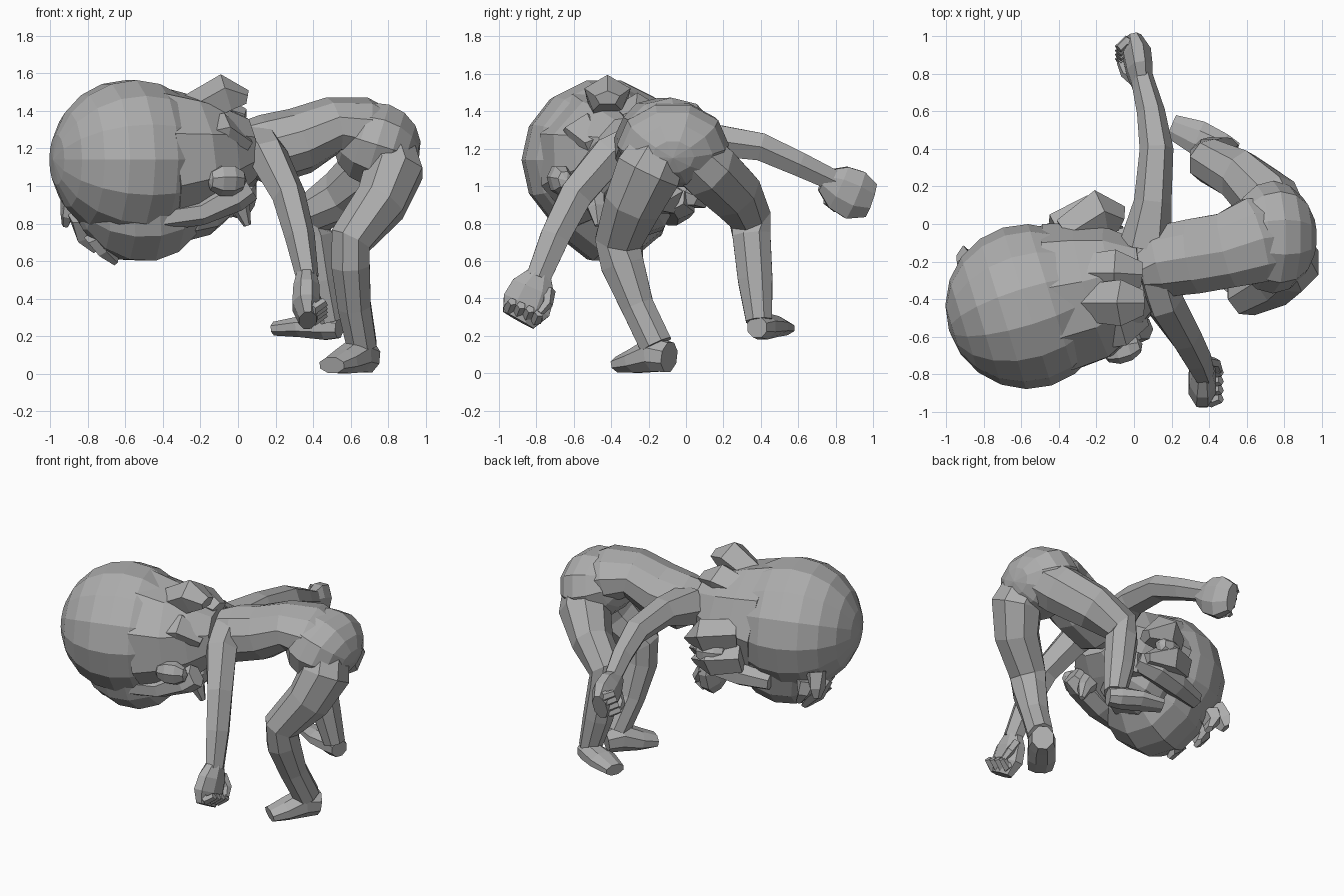
import bpy, bmesh, math
from mathutils import Vector, Matrix

if "Cube" in bpy.data.objects:
    bpy.data.objects.remove(bpy.data.objects["Cube"])

clay = bpy.data.materials.new("clay grey")
clay.use_nodes = True
clay.diffuse_color = (0.42, 0.42, 0.42, 1)
clay.node_tree.nodes["Principled BSDF"].inputs["Base Color"].default_value = clay.diffuse_color


def finish(name, bm):
    bmesh.ops.recalc_face_normals(bm, faces=bm.faces)
    mesh = bpy.data.meshes.new(name)
    bm.to_mesh(mesh)
    bm.free()
    mesh.materials.append(clay)
    obj = bpy.data.objects.new(name, mesh)
    bpy.context.collection.objects.link(obj)
    return obj


def loft(name, rings, sides=6, up=(0, 0, 1), turn=0.5):
    """Tube through rings of (x, y, z, radius along up, radius across)."""
    bm = bmesh.new()
    centres = [Vector(r[:3]) for r in rings]
    loops = []
    for i, ring in enumerate(rings):
        tangent = (centres[min(i + 1, len(rings) - 1)] - centres[max(i - 1, 0)]).normalized()
        across = tangent.cross(Vector(up)).normalized()
        high = across.cross(tangent)
        tall, wide = ring[3], ring[-1]
        loop = []
        for k in range(sides):
            a = 2 * math.pi * (k + turn) / sides
            loop.append(bm.verts.new(centres[i] + high * math.sin(a) * tall + across * math.cos(a) * wide))
        loops.append(loop)
    for low, top in zip(loops, loops[1:]):
        for k in range(sides):
            n = (k + 1) % sides
            bm.faces.new((low[k], low[n], top[n], top[k]))
    bm.faces.new(loops[0])
    bm.faces.new(loops[-1])
    return finish(name, bm)


def ball(name, centre, size, segments, rings, tilt=(0, 0, 0)):
    """Faceted ellipsoid whose poles lie along its local x axis."""
    bm = bmesh.new()
    bmesh.ops.create_uvsphere(bm, u_segments=segments, v_segments=rings, radius=1)
    bm.transform(Matrix.Rotation(math.pi / 2, 4, 'Y'))
    bm.transform(Matrix.Diagonal((*size, 1)))
    for axis, angle in zip("XYZ", tilt):
        bm.transform(Matrix.Rotation(angle, 4, axis))
    bm.transform(Matrix.Translation(centre))
    return finish(name, bm)


# Torso over the bent back, ending in a rounded seat
loft("torso", [
    (-.14, -.3, 1.16, .11), (.05, -.24, 1.2, .15, .14), (.14, -.2, 1.19, .19, .2),
    (.33, -.17, 1.24, .18, .21), (.5, -.14, 1.32, .155, .21), (.64, -.09, 1.3, .18, .24),
    (.76, -.07, 1.24, .17, .22)], sides=10)
ball("seat", (.74, -.07, 1.22), (.235, .3, .235), 10, 8, (0, .3, 0))

# Legs: thigh, knee, shin
side = (1, 0, 0)
loft("near_leg", [
    (.79, -.13, 1.22, .15), (.83, -.2, 1.08, .165, .19), (.76, -.28, .91, .145, .165),
    (.6, -.36, .71, .12, .135), (.6, -.34, .58, .11, .125), (.62, -.26, .36, .095),
    (.66, -.16, .15, .085, .095)], sides=8, up=side)
loft("far_leg", [
    (.78, 0, 1.2, .16), (.72, .12, 1.09, .17), (.56, .26, .96, .135, .155),
    (.39, .34, .84, .12), (.4, .35, .74, .11), (.44, .37, .5, .1), (.49, .39, .28, .075)], sides=8, up=side)

# Feet, from heel to toes
loft("near_foot", [
    (.7, -.09, .085, .085, .075), (.64, -.17, .1, .1, .095), (.56, -.27, .065, .07, .1),
    (.5, -.355, .045, .045, .085)], sides=8)
loft("far_foot", [
    (.54, .38, .245, .06), (.47, .41, .25, .075, .08), (.34, .46, .25, .06, .1),
    (.2, .52, .24, .04, .07)], sides=8)

# Arms, from shoulder to wrist
loft("near_arm", [
    (.09, -.22, 1.25, .12), (.16, -.42, 1.16, .11), (.27, -.59, .95, .09, .1),
    (.33, -.7, .73, .08, .09), (.37, -.79, .51, .06, .075)], up=side)
loft("far_arm", [
    (.06, -.12, 1.22, .14), (.1, .12, 1.25, .1), (.12, .4, 1.21, .09, .085),
    (.09, .6, 1.12, .075), (.04, .79, 1.03, .06, .065)], up=side)


# Hands: a closed fist with curled fingers and a thumb, along the wrist direction
def hand(name, wrist, out, spread):
    wrist, out, spread = Vector(wrist), Vector(out).normalized(), Vector(spread).normalized()
    flat = out.cross(spread)

    def rings(steps):
        return [(*(wrist + out * a + spread * b + flat * c), thin, wide) for a, b, c, thin, wide in steps]

    loft(name + "_palm", rings([
        (-.03, 0, 0, .055, .065), (.06, 0, 0, .075, .13), (.16, 0, 0, .08, .145),
        (.25, -.01, .01, .05, .1)]), sides=8, up=flat)
    for i in range(4):
        b = (i - 1.5) * .052
        loft(f"{name}_finger_{i}", rings([
            (.17, b, .01, .035, .035), (.21, b, .05, .033, .033), (.17, b, .1, .025, .025)]), sides=5, up=spread)
    loft(name + "_thumb", rings([
        (.04, .08, .02, .035, .035), (.11, .1, .07, .03, .03), (.17, .08, .09, .02, .02)]), sides=5, up=flat)


hand("near_hand", (.365, -.79, .51), (-.01, -.34, -.8), (0, .9, -.38))
hand("far_hand", (.04, .76, 1.02), (-.13, .8, -.38), (0, -.43, -.9))

# Head: rounded mass of hair, with the face turned downward
ball("head_hair", (-.57, -.44, 1.14), (.435, .44, .435), 14, 10, (0, 0, .3))
ball("face", (-.52, -.41, .95), (.36, .34, .37), 10, 8, (0, -.15, .3))
ball("jaw", (-.27, -.29, .89), (.24, .24, .18), 8, 6, (0, -.05, .3))

# Hair gathered toward the nape
loft("nape_hair", [
    (-.4, -.4, 1.14, .41, .41), (-.22, -.36, 1.16, .34, .38), (-.08, -.31, 1.18, .27, .31),
    (.06, -.28, 1.2, .18, .2)], sides=9)

# Ears at both sides of the head
for name, x, y in (("near_ear", -.06, -.67), ("far_ear", -.24, .06)):
    ball(name, (x, y, 1.03), (.11, .07, .09), 7, 5, (.3, 0, .3))

# Locks flaring outward around the nape
locks = [
    [(-.28, -.42, 1.37), (-.06, -.42, 1.49), (.05, -.42, 1.47)],
    [(-.28, -.26, 1.35), (-.1, -.26, 1.39), (.04, -.27, 1.37)],
    [(-.26, -.58, 1.24), (-.08, -.53, 1.28), (.05, -.48, 1.22)],
    [(-.36, -.06, 1.15), (-.18, .06, 1.14), (-.07, .03, 1.08)],
    [(-.42, -.04, 1.0), (-.24, .03, .97), (-.1, 0, .93)],
    [(-.25, -.17, .98), (-.06, -.14, .94), (.03, -.18, .9)],
]
for i, (root, bend, tip) in enumerate(locks):
    loft(f"nape_lock_{i}", [(*root, .1), (*bend, .11, .13), (*tip, .04, .07)], sides=5, turn=.25)

# Long side locks sweeping from the cheeks to the nape
loft("near_side_lock", [
    (-.48, -.62, .82, .07), (-.2, -.58, .86, .07, .1), (-.02, -.56, .95, .09, .1), (.06, -.56, 1.0, .08, .06)])
loft("near_lock_tip", [(-.06, -.5, .98, .08), (.02, -.48, .88, .05), (.05, -.47, .79, .02)], up=side)
loft("far_side_lock", [
    (-.6, -.1, .85, .06), (-.4, -.05, .87, .08), (-.22, -.04, .9, .08, .1), (-.08, -.07, .94, .07)])

# Fringe hanging over the brow
fringe = [
    [(-.88, -.22, .95), (-.91, -.19, .85), (-.92, -.17, .79)],
    [(-.84, -.36, .84), (-.83, -.29, .74), (-.76, -.26, .66)],
    [(-.76, -.48, .74), (-.72, -.44, .67), (-.65, -.4, .6)],
    [(-.82, -.2, .88), (-.82, -.18, .8), (-.78, -.17, .73)],
]
for i, (root, bend, tip) in enumerate(fringe):
    loft(f"fringe_lock_{i}", [(*root, .07), (*bend, .04, .08), (*tip, .02, .04)], sides=5, up=side)
